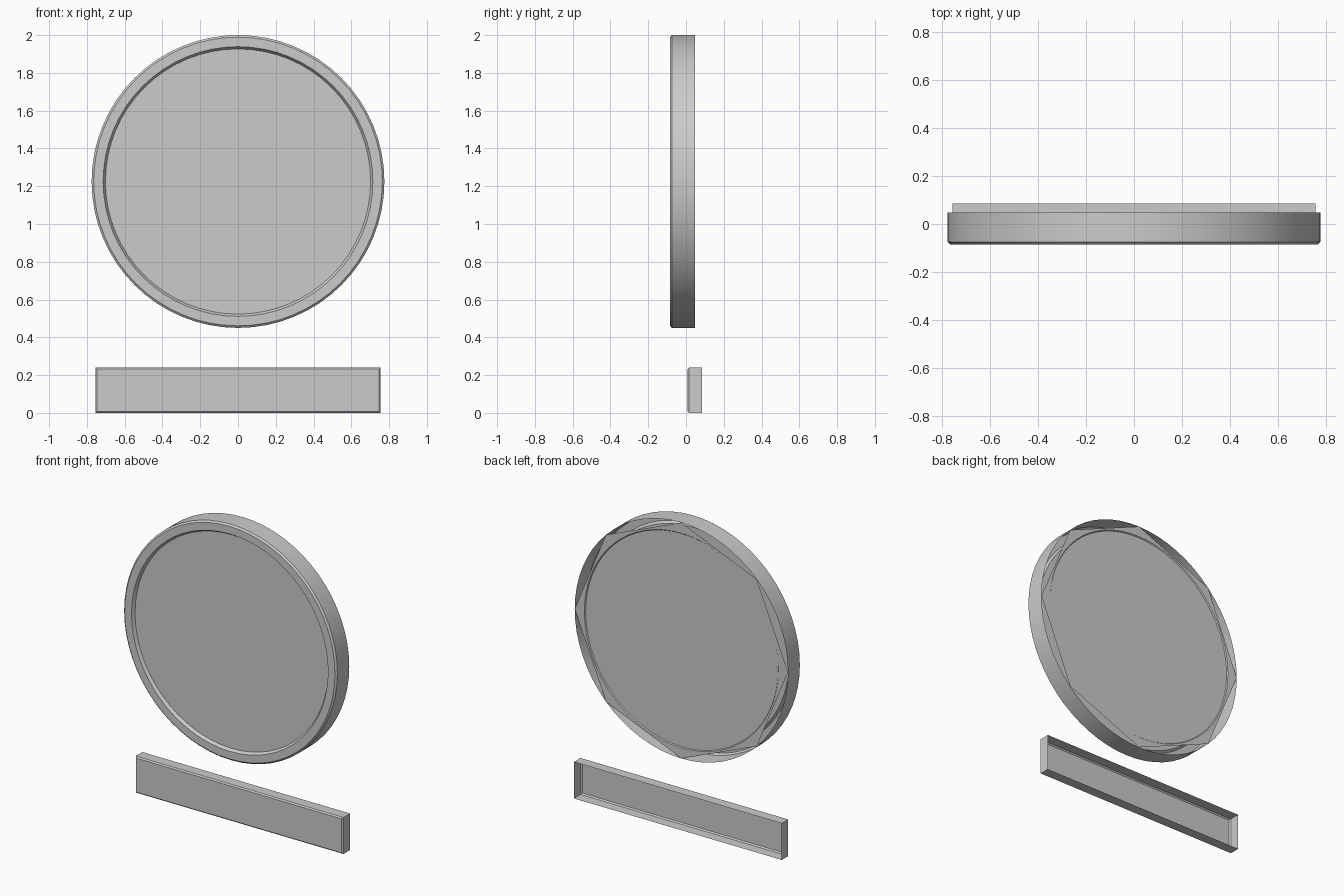
import bpy, bmesh, math

if "Cube" in bpy.data.objects:
    bpy.data.objects.remove(bpy.data.objects["Cube"])

grey = bpy.data.materials.new("light_grey")
grey.diffuse_color = (0.6, 0.6, 0.6, 1)
grey.use_nodes = True
grey.node_tree.nodes["Principled BSDF"].inputs["Base Color"].default_value = grey.diffuse_color

SIDES = 64
CENTRE_Z = 1.225
BACK_Y = 0.048


def finish(name, bm, smooth=False):
    mesh = bpy.data.meshes.new(name)
    bm.to_mesh(mesh)
    bm.free()
    mesh.materials.append(grey)
    obj = bpy.data.objects.new(name, mesh)
    bpy.context.collection.objects.link(obj)
    if smooth:
        bpy.ops.object.select_all(action='DESELECT')
        obj.select_set(True)
        bpy.context.view_layer.objects.active = obj
        bpy.ops.object.shade_smooth_by_angle(angle=math.radians(30))
    return obj


def circle(bm, radius, y, sides):
    return [bm.verts.new((radius * math.cos(2 * math.pi * i / sides), y,
                          CENTRE_Z + radius * math.sin(2 * math.pi * i / sides)))
            for i in range(sides)]


def bridge(bm, a, b):
    n = len(a)
    for i in range(n):
        j = (i + 1) % n
        bm.faces.new((a[i], a[j], b[j], b[i]))


# Round dish: outer wall, bevelled front rim, shallow recess and front panel
bm = bmesh.new()
profile = [(0.775, BACK_Y), (0.775, -0.075), (0.764, -0.085),
           (0.714, -0.085), (0.702, -0.066)]
rings = [circle(bm, r, y, SIDES) for r, y in profile]
for a, b in zip(rings, rings[1:]):
    bridge(bm, a, b)
bm.faces.new(rings[-1])
bmesh.ops.recalc_face_normals(bm, faces=bm.faces)
if sum(f.normal.y * f.calc_area() for f in bm.faces) > 0:
    bmesh.ops.reverse_faces(bm, faces=bm.faces)
finish("round_frame", bm, smooth=True)

# Eight-sided back sheet around a very slightly sunken round panel
bm = bmesh.new()
outer = circle(bm, 0.775, BACK_Y, 8)
inner = circle(bm, 0.705, BACK_Y, SIDES)
sunk = circle(bm, 0.700, BACK_Y - 0.006, SIDES)
step = SIDES // 8
for k in range(8):
    a, b = outer[k], outer[(k + 1) % 8]
    for i in range(step):
        p, q = inner[k * step + i], inner[(k * step + i + 1) % SIDES]
        bm.faces.new((a if i < step // 2 else b, q, p))
    bm.faces.new((a, b, inner[k * step + step // 2]))
bridge(bm, inner, sunk)
bm.faces.new(sunk)
bmesh.ops.recalc_face_normals(bm, faces=bm.faces)
if sum(f.normal.y * f.calc_area() for f in bm.faces) < 0:
    bmesh.ops.reverse_faces(bm, faces=bm.faces)
finish("back_panel", bm)

# Long bar: open-backed tray with a bevelled front edge
bm = bmesh.new()


def rectangle(inset, y):
    x, low, high = 0.755 - inset, inset, 0.24 - inset
    return [bm.verts.new(c) for c in
            ((-x, y, low), (x, y, low), (x, y, high), (-x, y, high))]


loops = [rectangle(0, 0.085), rectangle(0, 0.017), rectangle(0.008, 0.009)]
for a, b in zip(loops, loops[1:]):
    bridge(bm, a, b)
bm.faces.new(loops[-1])
bmesh.ops.recalc_face_normals(bm, faces=bm.faces)
if sum(f.normal.y * f.calc_area() for f in bm.faces) > 0:
    bmesh.ops.reverse_faces(bm, faces=bm.faces)
finish("lower_bar", bm)
